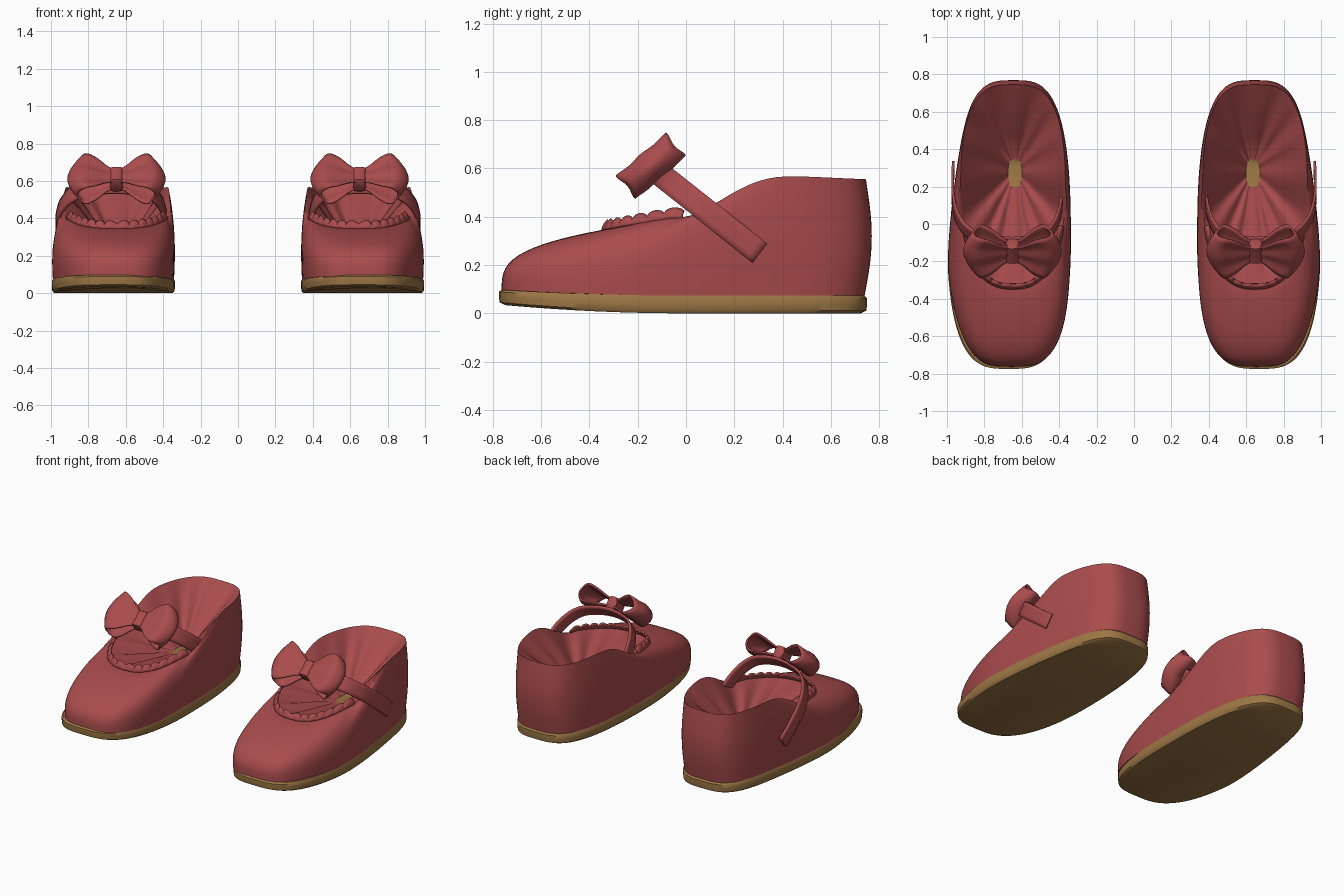
import bpy, bmesh, math
from mathutils import Vector

cube = bpy.data.objects.get("Cube")
if cube:
    bpy.data.objects.remove(cube, do_unlink=True)


def material(name, color):
    m = bpy.data.materials.new(name)
    m.use_nodes = True
    m.diffuse_color = color
    m.node_tree.nodes["Principled BSDF"].inputs["Base Color"].default_value = color
    return m


RED = material("red leather", (0.40, 0.072, 0.074, 1))
TAN = material("tan sole", (0.34, 0.185, 0.06, 1))
SEG = 96
ANGLES = [2 * math.pi * i / SEG for i in range(SEG)]


def power(v, e):
    return math.copysign(abs(v) ** e, v)


def smooth(a, b, v):
    t = min(max((v - a) / (b - a), 0), 1)
    return t * t * (3 - 2 * t)


def spline(pts, steps):
    """Smooth path through the given points."""
    p = [Vector(q) for q in pts]
    p = [2 * p[0] - p[1]] + p + [2 * p[-1] - p[-2]]
    out = []
    for i in range(1, len(p) - 2):
        a, b, c, d = p[i - 1:i + 3]
        for k in range(steps):
            t = k / steps
            out.append(0.5 * (2 * b + (c - a) * t + (2 * a - 5 * b + 4 * c - d) * t * t
                              + (3 * b - a - 3 * c + d) * t ** 3))
    return out + [p[-2]]


def build(name, rows, side, mats, closed=True, caps=(), thickness=0):
    """Skin rows of points; mirror in x by side."""
    bm = bmesh.new()
    vs = [[bm.verts.new((side * p[0], p[1], p[2])) for p in row] for row in rows]
    n = len(rows[0])
    for a, b in zip(vs, vs[1:]):
        for i in range(n if closed else n - 1):
            j = (i + 1) % n
            bm.faces.new((a[i], a[j], b[j], b[i]))
    for row, index in caps:
        bm.faces.new(vs[row]).material_index = index
    bmesh.ops.recalc_face_normals(bm, faces=bm.faces)
    mesh = bpy.data.meshes.new(name)
    bm.to_mesh(mesh)
    bm.free()
    for m in mats:
        mesh.materials.append(m)
    ob = bpy.data.objects.new(name, mesh)
    bpy.context.collection.objects.link(ob)
    if thickness:
        mod = ob.modifiers.new("thickness", "SOLIDIFY")
        mod.thickness = thickness
        mod.offset = 0
    bpy.ops.object.select_all(action="DESELECT")
    ob.select_set(True)
    bpy.context.view_layer.objects.active = ob
    bpy.ops.object.shade_smooth_by_angle(angle=math.radians(42))


# Outline of the sole and the rim of the opening, by angle from the toe
def outline(a, scale=1.0):
    s, c = math.sin(a), math.cos(a)
    y = -0.0125 - 0.7625 * power(c, 0.8)
    k = smooth(-0.3, 0.5, y)
    x = 0.668 - 0.023 * k + scale * (0.332 - 0.028 * k) * power(s, 0.6)
    return x, -0.0125 + scale * (y + 0.0125)


RIM = spline([(-0.35, 0.345), (-0.1, 0.39), (0.02, 0.405), (0.12, 0.452), (0.22, 0.513),
              (0.32, 0.553), (0.44, 0.567), (0.75, 0.555)], 8)


def rim_height(y):
    for p, q in zip(RIM, RIM[1:]):
        if y <= q.x:
            return p.y + (q.y - p.y) * (y - p.x) / (q.x - p.x)
    return RIM[-1].y


def rim(a):
    s, c = math.sin(a), math.cos(a)
    e = 0.8 if c > 0 else 0.62
    y = 0.2 - 0.545 * power(c, 0.83)
    return Vector((0.647 + 0.28 * power(s, e), y, rim_height(y)))


def toe_lift(y):
    return max(-y / 0.77, 0) ** 2


def sole_top(y):
    return 0.074 + 0.024 * toe_lift(y)


def make_sole(side, tag):
    rows = []
    for scale, level in ((0.965, 0), (0.995, 0.15), (1, 0.5), (1, 0.85), (0.985, 1)):
        row = []
        for a in ANGLES:
            x, y = outline(a, scale)
            low = 0.036 * toe_lift(y)
            row.append((x, y, low + (sole_top(y) - low) * level))
        rows.append(row)
    build(tag + "_sole", rows, side, [TAN], caps=((0, 0), (-1, 0)))


# Upper: domed toe, bulging heel, sloping lining and insole patch
def make_upper(side, tag):
    rows = []
    for k in range(15):
        s = (k / 14) ** 1.3
        hor, ver = s ** 2, s ** 0.6
        row = []
        for a in ANGLES:
            x, y = outline(a, 0.985)
            x -= 0.014 * smooth(0.2, 0.7, -y)
            base, top = Vector((x, y, sole_top(y) - 0.006)), rim(a)
            p = base.lerp(top, hor)
            p.z = base.z + (top.z - base.z) * ver
            bulge = math.sin(math.pi * ver)
            p.y += bulge * 0.03 * max(-math.cos(a), 0)
            p.x += bulge * 0.006 * math.sin(a)
            row.append(p)
        rows.append(row)
    for t in (0.03, 0.35, 0.7, 1):
        row = []
        for a in ANGLES:
            patch = Vector((0.636 + 0.037 * power(math.sin(a), 0.6),
                            0.272 - 0.074 * power(math.cos(a), 0.8), 0.25))
            p = rim(a).lerp(patch, t)
            p.z += 0.012 * math.cos(12 * a) * t * (1 - t) * 4
            row.append(p)
        rows.append(row)
    build(tag + "_upper", rows, side, [RED, TAN], caps=((0, 0), (-1, 1)))


# Scalloped band standing along the front of the opening
def make_trim(side, tag):
    rows = []
    count, bumps, reach = 112, 14, 1.24
    for i in range(count + 1):
        a = reach * (2 * i / count - 1)
        rise = 0.026 + 0.018 * abs(math.sin(math.pi * bumps * i / count)) ** 0.7
        inward = Vector((-math.sin(a), math.cos(a), 0))
        rows.append([rim(a) + inward * 0.022 * t * t + Vector((0, 0, rise * t - 0.004))
                     for t in (0, 0.35, 0.7, 1)])
    build(tag + "_scalloped_trim", rows, side, [RED], closed=False, thickness=0.012)


# Sloping strap: outer end on the side, inner end inside the rim
def make_strap(side, tag):
    down, across = Vector((0, 0.783, -0.62)), Vector((0, 0.62, 0.783))
    path = spline([(0.966, 0.525), (0.97, 0.4), (0.965, 0.28), (0.941, 0.17), (0.885, 0.075),
                   (0.8, 0.025), (0.65, 0), (0.5, 0.03), (0.43, 0.11), (0.396, 0.22),
                   (0.385, 0.32)], 4)
    rows = []
    for p in path:
        c = Vector((p.x, -0.105, 0.575)) + down * p.y
        rows.append([c + across * w for w in (-0.05, -0.025, 0.025, 0.05)])
    build(tag + "_strap", rows, side, [RED], closed=False, thickness=0.014)


# Bow: two ribbon loops and a wrapped knot, tilted back
def make_bow(side, tag):
    up, front = Vector((0, 0.76, 0.65)), Vector((0, -0.65, 0.76))
    centre = Vector((0.65, -0.145, 0.61))
    loop = spline([(0.0, 0.02, 0.05), (0.06, 0.03, 0.065), (0.14, 0.05, 0.115),
                   (0.21, 0.055, 0.138), (0.258, 0, 0.125), (0.21, -0.055, 0.138),
                   (0.14, -0.05, 0.115), (0.06, -0.03, 0.065), (0.0, -0.02, 0.05)], 4)
    for way, label in ((1, "outer"), (-1, "inner")):
        rows = []
        for p in loop:
            row = []
            for j in range(13):
                v = j / 6 - 1
                fold = 0.004 * math.cos(2 * math.pi * v) * math.sin(math.pi * min(p.x / 0.258, 1))
                x = p.x * (1 - 0.2 * v * v)
                row.append(centre + Vector((way * x, 0, 0)) + up * p.z * v
                           + front * (p.y + fold))
            rows.append(row)
        build(tag + "_bow_loop_" + label, rows, side, [RED], closed=False, thickness=0.01)
    rows = []
    for h, k in ((-0.058, 0.7), (-0.052, 1), (0, 0.94), (0.052, 1), (0.058, 0.7)):
        rows.append([centre + up * h + Vector((0.035 * k * power(math.cos(b), 0.5), 0, 0))
                     + front * 0.042 * k * power(math.sin(b), 0.5)
                     for b in (math.pi * j / 8 for j in range(16))])
    build(tag + "_bow_knot", rows, side, [RED], caps=((0, 0), (-1, 0)))


for side, tag in ((1, "left"), (-1, "right")):
    for make in (make_sole, make_upper, make_trim, make_strap, make_bow):
        make(side, tag)
